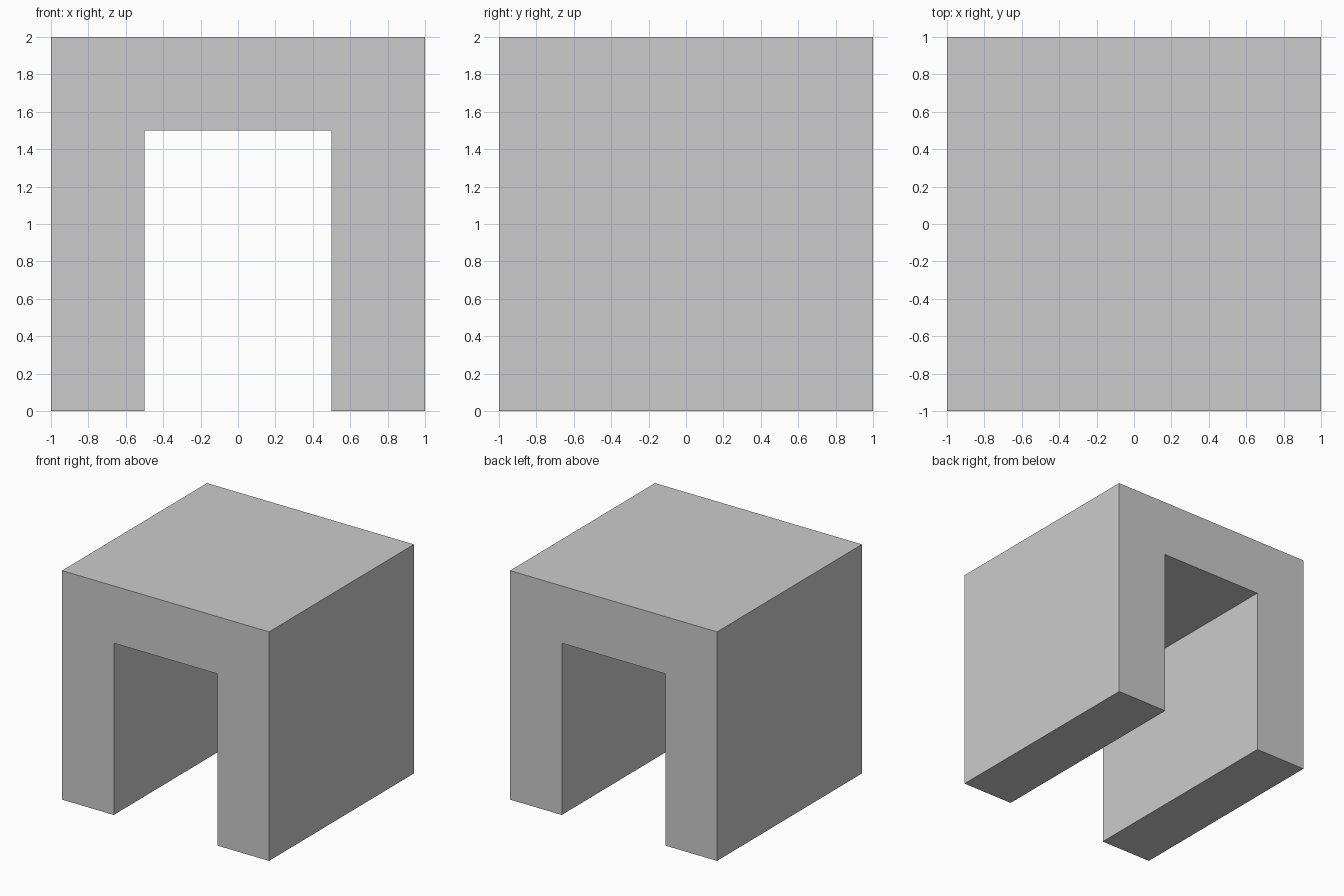
import bpy
import bmesh

if "Cube" in bpy.data.objects:
    bpy.data.objects.remove(bpy.data.objects["Cube"])

# Plain grey material
grey = bpy.data.materials.new("light grey")
grey.diffuse_color = (0.6, 0.6, 0.6, 1.0)
grey.use_nodes = True
grey.node_tree.nodes["Principled BSDF"].inputs["Base Color"].default_value = grey.diffuse_color

# Square archway: upside-down U profile, extruded from front to back
profile = [(-1, 0), (-0.5, 0), (-0.5, 1.5), (0.5, 1.5),
           (0.5, 0), (1, 0), (1, 2), (-1, 2)]

bm = bmesh.new()
front = bm.faces.new([bm.verts.new((x, -1, z)) for x, z in profile])
result = bmesh.ops.extrude_face_region(bm, geom=[front], use_keep_orig=True)
back_verts = [g for g in result["geom"] if isinstance(g, bmesh.types.BMVert)]
bmesh.ops.translate(bm, verts=back_verts, vec=(0, 2, 0))
bmesh.ops.recalc_face_normals(bm, faces=bm.faces)

mesh = bpy.data.meshes.new("square_archway")
bm.to_mesh(mesh)
bm.free()
mesh.materials.append(grey)
archway = bpy.data.objects.new("square_archway", mesh)
bpy.context.collection.objects.link(archway)
